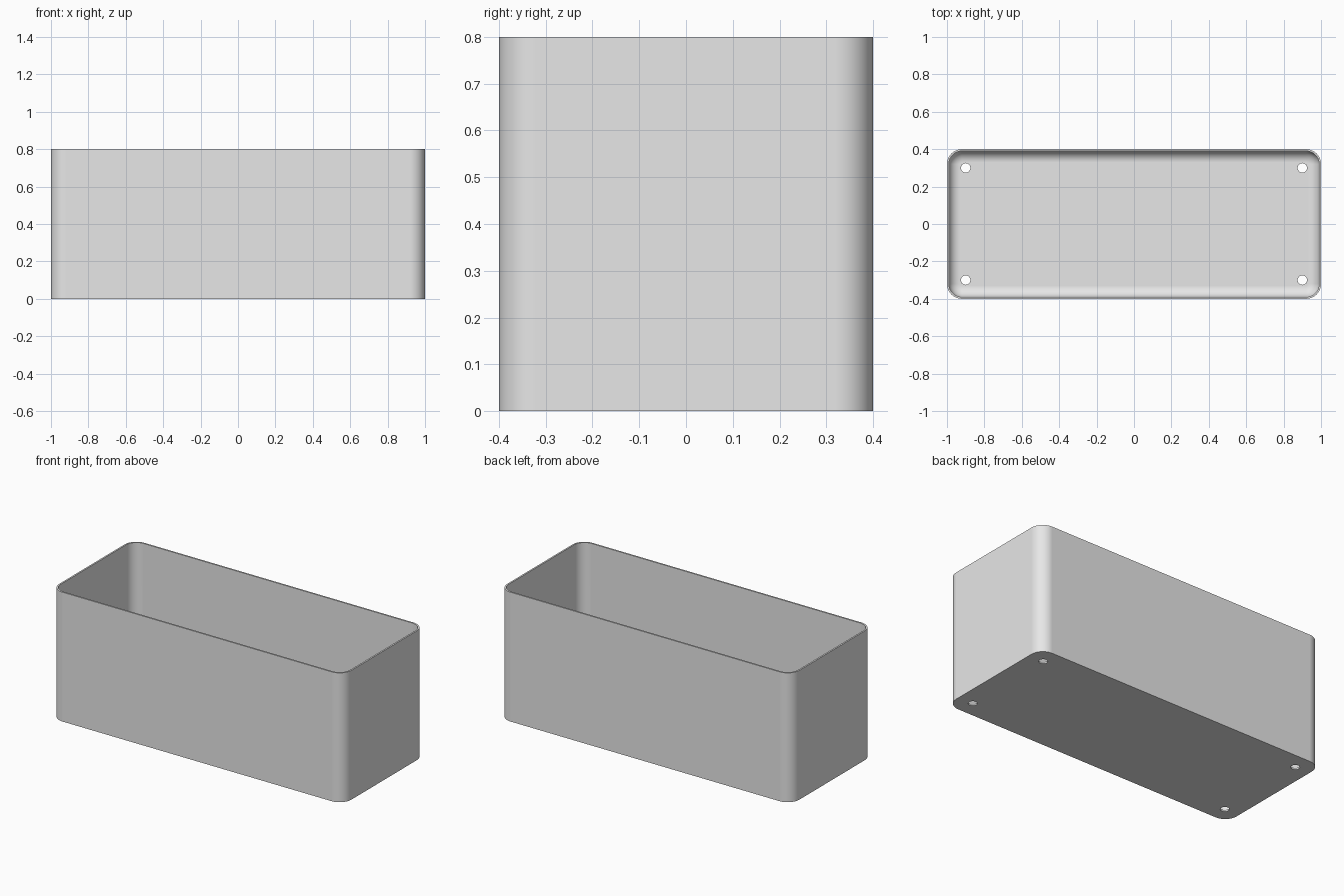
import bpy, bmesh, math

cube = bpy.data.objects.get("Cube")
if cube:
    bpy.data.objects.remove(cube, do_unlink=True)

LENGTH, DEPTH, HEIGHT = 2.0, 0.8, 0.8
WALL = 0.01          # wall and floor thickness
CORNER = 0.08        # outer vertical corner radius
FILLET = 0.06        # inside radius between walls and floor
SEGMENTS = 10

grey = bpy.data.materials.new("light grey")
grey.use_nodes = True
grey.diffuse_color = (0.8, 0.8, 0.8, 1)
grey.node_tree.nodes["Principled BSDF"].inputs["Base Color"].default_value = grey.diffuse_color


def rounded_ring(bm, inset, z):
    """Ring of vertices round a rounded rectangle set in from the outside."""
    ring = []
    radius = CORNER - inset
    for corner, (sx, sy) in enumerate(((1, 1), (-1, 1), (-1, -1), (1, -1))):
        cx, cy = sx * (LENGTH / 2 - CORNER), sy * (DEPTH / 2 - CORNER)
        for i in range(SEGMENTS + 1):
            a = (corner + i / SEGMENTS) * math.pi / 2
            ring.append(bm.verts.new((cx + radius * math.cos(a), cy + radius * math.sin(a), z)))
    return ring


# Section of the shell: up the outside, over the rim, down the inside, round to the floor
section = [(0, 0), (0, HEIGHT), (WALL, HEIGHT)]
for i in range(SEGMENTS + 1):
    a = i / SEGMENTS * math.pi / 2
    section.append((WALL + FILLET * (1 - math.cos(a)), WALL + FILLET * (1 - math.sin(a))))

bm = bmesh.new()
rings = [rounded_ring(bm, inset, z) for inset, z in section]
for low, high in zip(rings, rings[1:]):
    for i in range(len(low)):
        j = (i + 1) % len(low)
        bm.faces.new((low[i], low[j], high[j], high[i]))
bm.faces.new(rings[0][::-1])
bm.faces.new(rings[-1])
bmesh.ops.recalc_face_normals(bm, faces=bm.faces)
mesh = bpy.data.meshes.new("planter_box")
bm.to_mesh(mesh)
bm.free()
mesh.materials.append(grey)
box = bpy.data.objects.new("planter_box", mesh)
bpy.context.collection.objects.link(box)

# Drain holes near the four floor corners
bm = bmesh.new()
for x in (-0.9, 0.9):
    for y in (-0.3, 0.3):
        made = bmesh.ops.create_cone(bm, cap_ends=True, segments=32, radius1=0.025, radius2=0.025, depth=0.1)
        bmesh.ops.translate(bm, verts=made["verts"], vec=(x, y, 0))
cut_mesh = bpy.data.meshes.new("drain_hole_cutter")
bm.to_mesh(cut_mesh)
bm.free()
cut_mesh.materials.append(grey)
cutter = bpy.data.objects.new("drain_hole_cutter", cut_mesh)
cutter.hide_render = True
bpy.context.collection.objects.link(cutter)

holes = box.modifiers.new("drain_holes", "BOOLEAN")
holes.operation = "DIFFERENCE"
holes.solver = "EXACT"
holes.object = cutter
bpy.ops.object.select_all(action="DESELECT")
box.select_set(True)
bpy.context.view_layer.objects.active = box
bpy.ops.object.modifier_apply(modifier=holes.name)
bpy.data.objects.remove(cutter, do_unlink=True)

# Smooth corners, crisp rim and flat walls
bpy.ops.object.shade_smooth_by_angle(angle=math.radians(30))
flat = box.modifiers.new("flat_walls", "WEIGHTED_NORMAL")
flat.keep_sharp = True
